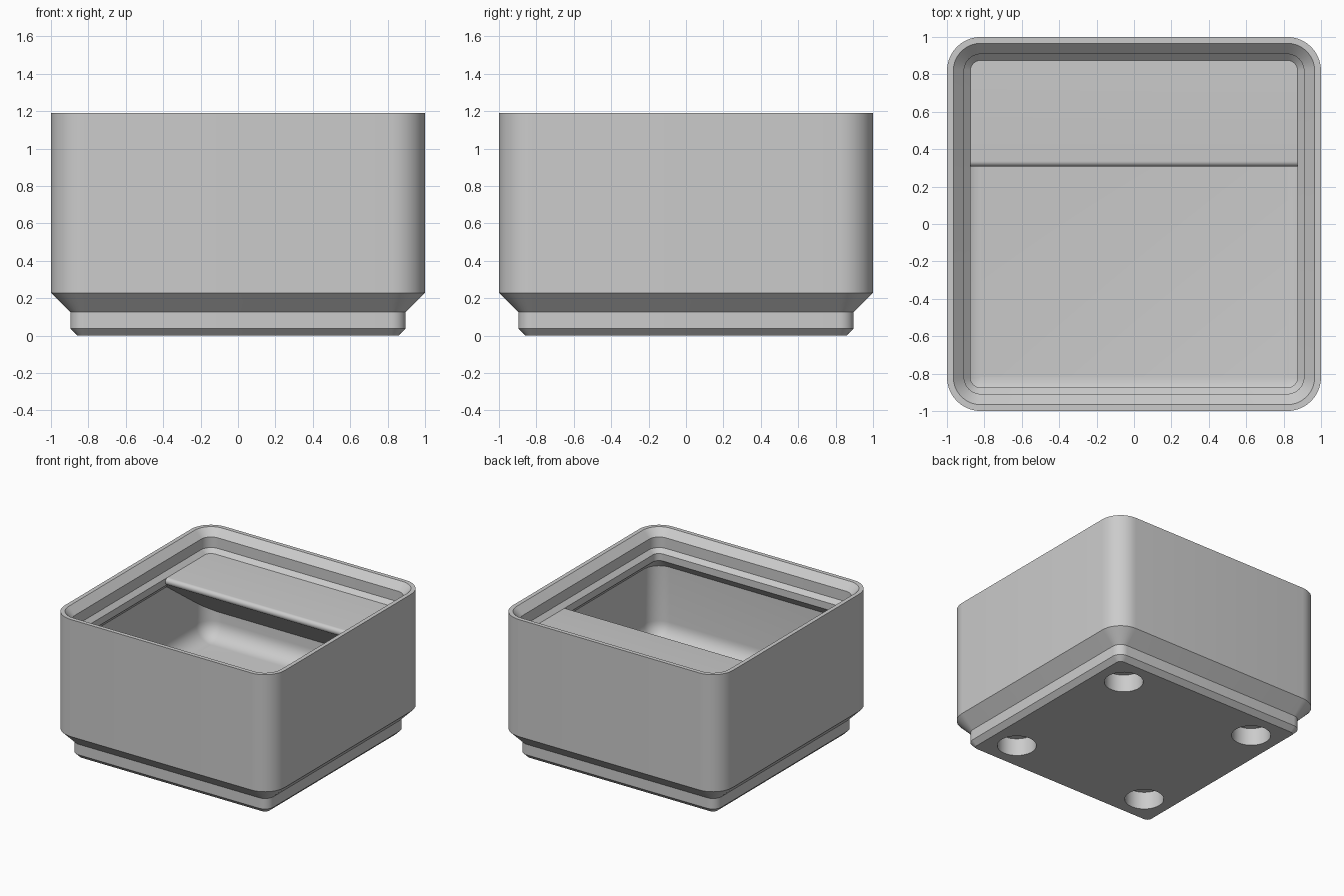
import bpy, bmesh, math

if "Cube" in bpy.data.objects:
    bpy.data.objects.remove(bpy.data.objects["Cube"], do_unlink=True)

S = 2 / 41.5          # model units per millimetre
HALF = 20.75          # outer half width
TOP = 24.7
SHELF_TOP = 21.0
WALL = 19.8           # inner half width
FILLET = 2.8
FLOOR = 5.95
SOCKET_DEPTH = 3.0

grey = bpy.data.materials.new("light_grey")
grey.use_nodes = True
grey.diffuse_color = (0.6, 0.6, 0.6, 1)
grey.node_tree.nodes["Principled BSDF"].inputs["Base Color"].default_value = (0.6, 0.6, 0.6, 1)


def make_object(name, bm):
    bmesh.ops.recalc_face_normals(bm, faces=bm.faces)
    bmesh.ops.scale(bm, vec=(S, S, S), verts=bm.verts)
    mesh = bpy.data.meshes.new(name)
    bm.to_mesh(mesh)
    bm.free()
    mesh.materials.append(grey)
    obj = bpy.data.objects.new(name, mesh)
    bpy.context.collection.objects.link(obj)
    return obj


def activate(obj):
    bpy.ops.object.select_all(action='DESELECT')
    obj.select_set(True)
    bpy.context.view_layer.objects.active = obj


def smooth(obj):
    activate(obj)
    bpy.ops.object.shade_smooth_by_angle(angle=math.radians(30))


def rounded_ring(bm, half, radius, z, steps=10):
    """Ring of vertices around a square with rounded corners."""
    ring = []
    for corner in range(4):
        mid = math.radians(45 + 90 * corner)
        cx = math.copysign(half - radius, math.cos(mid))
        cy = math.copysign(half - radius, math.sin(mid))
        for i in range(steps + 1):
            a = math.radians(90 * corner + 90 * i / steps)
            ring.append(bm.verts.new((cx + radius * math.cos(a), cy + radius * math.sin(a), z)))
    return ring


# Bin body: half width, corner radius and height from the foot, over the rim, to the floor
profile = [
    (17.8, 0.8, 0), (18.6, 1.6, 0.8), (18.6, 1.6, 2.6), (HALF, 3.75, 4.75),
    (HALF, 3.75, TOP), (20.05, 3.05, TOP),
    (18.85, 1.85, 23.5), (18.85, 1.85, 21.7), (18.15, 1.15, SHELF_TOP),
    (18.15, 1.15, 19.8), (WALL, FILLET, 18.15),
]
for i in range(9):
    a = math.radians(90 * i / 8)
    inset = FILLET * (1 - math.cos(a))
    profile.append((WALL - inset, max(FILLET - inset, 0.05),
                    FLOOR + FILLET * (1 - math.sin(a))))

bm = bmesh.new()
rings = [rounded_ring(bm, *p) for p in profile]
for lower, upper in zip(rings, rings[1:]):
    for i in range(len(lower)):
        j = (i + 1) % len(lower)
        bm.faces.new((lower[i], lower[j], upper[j], upper[i]))
bm.faces.new(rings[0])
bm.faces.new(rings[-1])
body = make_object("bin_body", bm)

# Round sockets in the underside
for sx in (-1, 1):
    for sy in (-1, 1):
        bpy.ops.mesh.primitive_cylinder_add(vertices=48, radius=3.05 * S,
                                            depth=2 * SOCKET_DEPTH * S,
                                            location=(sx * 13 * S, sy * 13 * S, 0))
        cutter = bpy.context.object
        cutter.name = "socket_cutter"
        cutter.hide_render = True
        cutter.data.materials.append(grey)
        cut = body.modifiers.new("socket", 'BOOLEAN')
        cut.operation = 'DIFFERENCE'
        cut.solver = 'EXACT'
        cut.object = cutter
        activate(body)
        bpy.ops.object.modifier_apply(modifier=cut.name)
        bpy.data.objects.remove(cutter, do_unlink=True)
smooth(body)

# Label shelf: rounded front edge with a sloping support below
EDGE, SLOPE = 0.6, math.radians(36)
front, back, side = 6.37, 20.0, 19.95
outline = [(back, SHELF_TOP)]
for i in range(13):
    a = math.radians(90) + i / 12 * (math.pi - SLOPE)
    outline.append((front + EDGE + EDGE * math.cos(a), SHELF_TOP - EDGE + EDGE * math.sin(a)))
y, z = outline[-1]
outline.append((back, z - (back - y) * math.tan(SLOPE)))

bm = bmesh.new()
end = bm.faces.new([bm.verts.new((-side, y, z)) for y, z in outline])
swept = bmesh.ops.extrude_face_region(bm, geom=[end])["geom"]
bmesh.ops.translate(bm, vec=(2 * side, 0, 0),
                    verts=[v for v in swept if isinstance(v, bmesh.types.BMVert)])
back_edges = [e for e in bm.edges
              if all(v.co.y > back - 0.01 for v in e.verts)
              and abs(e.verts[0].co.x - e.verts[1].co.x) < 0.01]
bmesh.ops.bevel(bm, geom=back_edges, offset=2.8, segments=8, profile=0.5, affect='EDGES')
smooth(make_object("label_shelf", bm))
